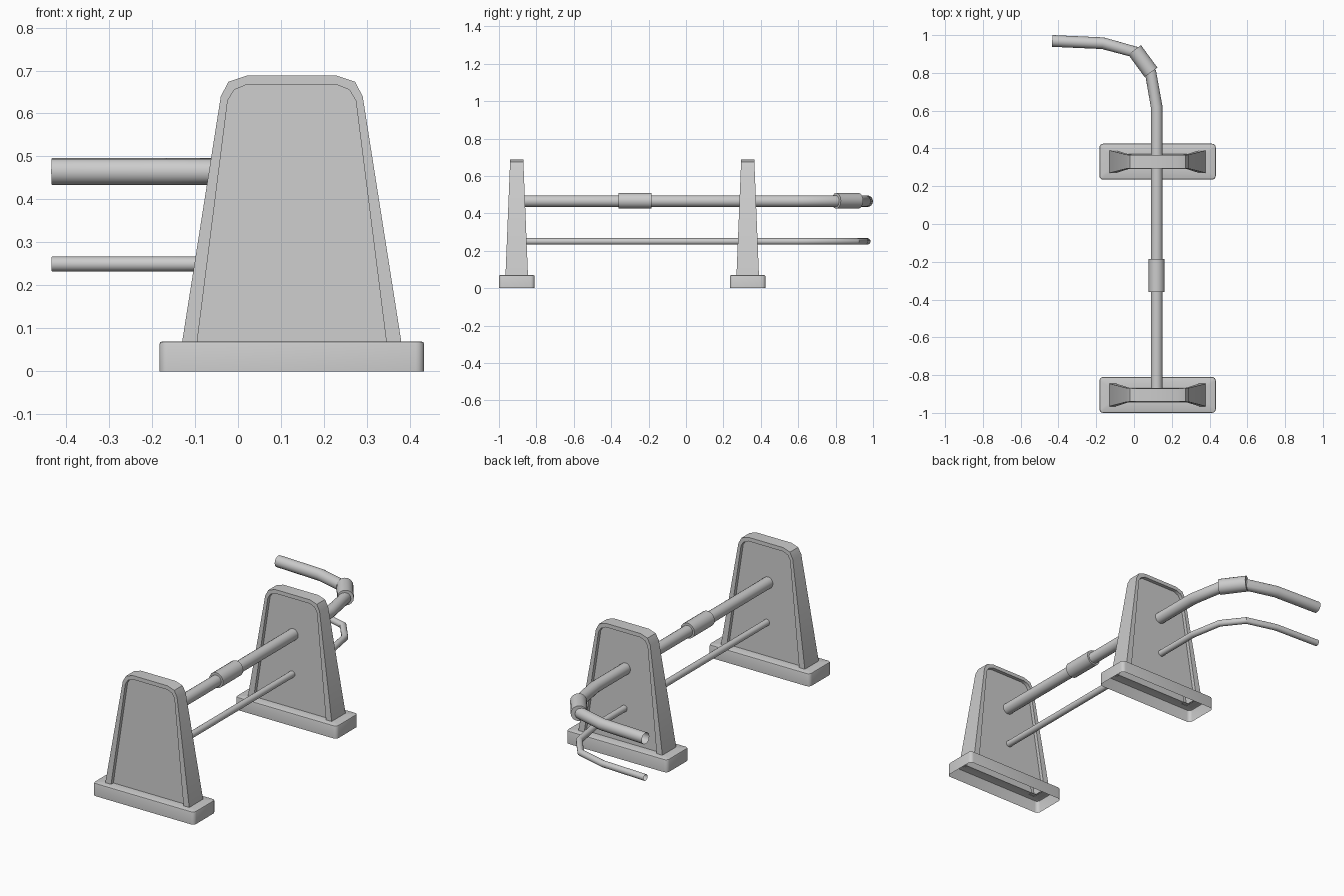
import bpy, bmesh, math

if "Cube" in bpy.data.objects:
    bpy.data.objects.remove(bpy.data.objects["Cube"])

CX = 0.125                      # x centre of both posts
POST_Y = (-0.905, 0.33)
OUTER = [(0.255, 0.068), (0.165, 0.64), (0.147, 0.674), (0.105, 0.688)]
INNER = [(0.220, 0.068), (0.149, 0.63), (0.134, 0.655), (0.105, 0.667)]


def finish(name, bm, angle=35):
    bmesh.ops.recalc_face_normals(bm, faces=bm.faces)
    me = bpy.data.meshes.new(name)
    bm.to_mesh(me)
    bm.free()
    ob = bpy.data.objects.new(name, me)
    bpy.context.collection.objects.link(ob)
    smooth(ob, angle)
    return ob


def smooth(ob, angle):
    bpy.ops.object.select_all(action='DESELECT')
    ob.select_set(True)
    bpy.context.view_layer.objects.active = ob
    bpy.ops.object.shade_smooth_by_angle(angle=math.radians(angle))


def bridge(bm, a, b, closed):
    n = len(a)
    for i in range(n if closed else n - 1):
        j = (i + 1) % n
        bm.faces.new((a[i], a[j], b[j], b[i]))


# tapered post: hollow frame with a recessed panel on each side
def make_post(name, cy):
    def half(z):
        return 0.06 - 0.025 * (z - 0.07) / 0.618

    def arch(bm, pts, side, depth):
        full = [(-x, z) for x, z in pts] + [(x, z) for x, z in reversed(pts)]
        return [bm.verts.new((CX + x, cy + side * (half(z) - depth), z)) for x, z in full]

    bm = bmesh.new()
    rims = []
    for side in (-1, 1):
        outer = arch(bm, OUTER, side, 0)
        inner = arch(bm, INNER, side, 0)
        panel = arch(bm, INNER, side, 0.02)
        bridge(bm, outer, inner, False)
        bridge(bm, inner, panel, False)
        bm.faces.new(panel)
        rims.append(outer)
    bridge(bm, rims[0], rims[1], False)
    finish(name, bm, 40)


# foot: open-bottomed shell with a slot under the post
def make_foot(name, cy):
    def ring(bm, hx, hy, r, z):
        out = []
        for k, (sx, sy) in enumerate(((1, 1), (-1, 1), (-1, -1), (1, -1))):
            for i in range(5):
                a = math.radians(90 * k + 22.5 * i)
                out.append(bm.verts.new((CX + sx * (hx - r) + r * math.cos(a),
                                         cy + sy * (hy - r) + r * math.sin(a), z)))
        return out

    bm = bmesh.new()
    rings = [ring(bm, *p) for p in ((0.308, 0.095, 0.02, 0), (0.308, 0.095, 0.02, 0.063),
                                    (0.306, 0.093, 0.018, 0.068), (0.301, 0.088, 0.014, 0.07),
                                    (0.25, 0.04, 0.004, 0.07))]
    for a, b in zip(rings, rings[1:]):
        bridge(bm, a, b, True)
    finish(name, bm)


# round tube along a path at constant height
def make_tube(name, path, z, radius, caps=False):
    cu = bpy.data.curves.new(name, 'CURVE')
    cu.dimensions = '3D'
    cu.bevel_depth = radius
    cu.bevel_resolution = 6
    cu.use_fill_caps = caps
    sp = cu.splines.new('POLY')
    sp.points.add(len(path) - 1)
    for p, (x, y) in zip(sp.points, path):
        p.co = (x, y, z, 1)
    ob = bpy.data.objects.new(name, cu)
    bpy.context.collection.objects.link(ob)
    bpy.ops.object.select_all(action='DESELECT')
    ob.select_set(True)
    bpy.context.view_layer.objects.active = ob
    bpy.ops.object.convert(target='MESH')
    smooth(bpy.context.view_layer.objects.active, 30)


for label, y in zip(("front", "back"), POST_Y):
    make_post(label + "_post", y)
    make_foot(label + "_foot", y)

# rails: straight run, then a faceted bend to the left
BEND = [(0.12, -0.89), (0.12, 0.62), (0.088, 0.80), (0.0, 0.912), (-0.165, 0.957), (-0.433, 0.969)]
make_tube("upper_rail", BEND, 0.465, 0.031)
make_tube("lower_rail", BEND, 0.25, 0.0175)

# sleeves joining the upper rail
make_tube("straight_sleeve", [(0.12, -0.36), (0.12, -0.185)], 0.467, 0.042, True)
make_tube("bend_sleeve", [(0.09, 0.803), (0.003, 0.922)], 0.467, 0.042, True)
